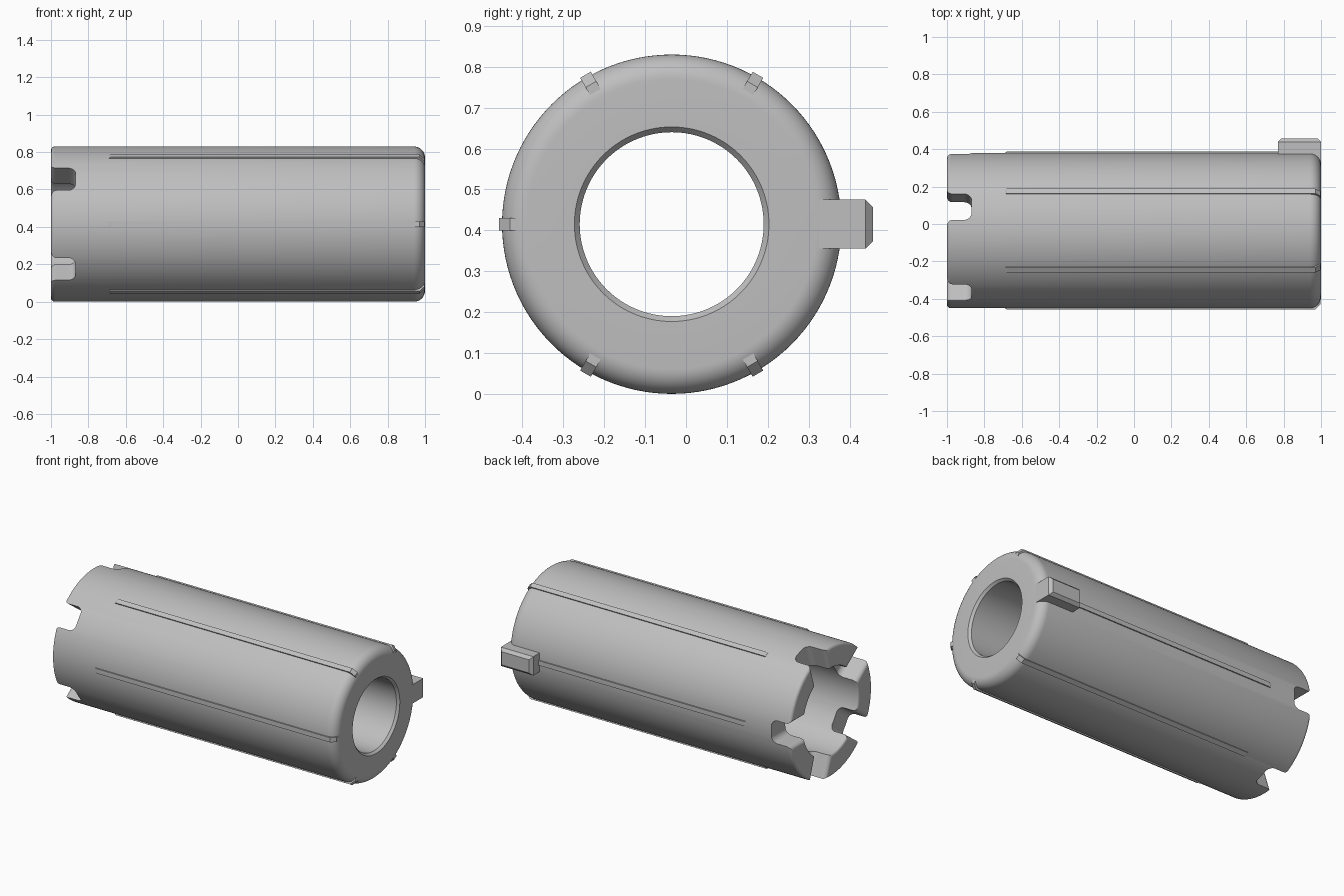
import bpy, bmesh
from math import sin, cos, pi, radians

cube = bpy.data.objects.get("Cube")
if cube:
    bpy.data.objects.remove(cube)

AXIS = (0, -0.035, 0.415)      # centre of the tube, which runs along x
R = 0.415                      # outer radius
RIM = 0.275                    # bore radius at the notched end

grey = bpy.data.materials.new("light_grey")
grey.use_nodes = True
COLOUR = (0.52, 0.52, 0.52, 1)
grey.diffuse_color = COLOUR
grey.node_tree.nodes["Principled BSDF"].inputs["Base Color"].default_value = COLOUR


def arc(cx, cy, r, a0, a1, n=8):
    """Points of a circular arc, angles in degrees."""
    steps = [radians(a0 + (a1 - a0) * i / n) for i in range(n + 1)]
    return [(cx + r * cos(a), cy + r * sin(a)) for a in steps]


def make(name, bm, angle=0):
    """Object from a bmesh in (along, outward, sideways), turned about the axis."""
    bmesh.ops.recalc_face_normals(bm, faces=bm.faces)
    mesh = bpy.data.meshes.new(name)
    bm.to_mesh(mesh)
    bm.free()
    mesh.materials.append(grey)
    ob = bpy.data.objects.new(name, mesh)
    bpy.context.collection.objects.link(ob)
    ob.location = AXIS
    ob.rotation_euler.x = angle
    return ob


def prism(points, offset):
    """Extrude a closed outline by a vector."""
    bm = bmesh.new()
    face = bm.faces.new([bm.verts.new(p) for p in points])
    ext = bmesh.ops.extrude_face_region(bm, geom=[face])
    moved = [g for g in ext["geom"] if isinstance(g, bmesh.types.BMVert)]
    bmesh.ops.translate(bm, verts=moved, vec=offset)
    return bm


def lathe(profile, segments=120):
    """Revolve a closed (x, radius) profile about the x axis."""
    bm = bmesh.new()
    rings = []
    for i in range(segments):
        a = 2 * pi * i / segments
        rings.append([bm.verts.new((x, r * cos(a), r * sin(a))) for x, r in profile])
    n = len(profile)
    for i, ring in enumerate(rings):
        nxt = rings[(i + 1) % segments]
        for j in range(n):
            k = (j + 1) % n
            bm.faces.new((ring[j], ring[k], nxt[k], nxt[j]))
    return bm


# Tube: rounded nose, chamfered bore, wider bore at the notched end
profile = arc(-0.98, R - 0.02, 0.02, 180, 90, 5)
profile += arc(0.94, R - 0.06, 0.06, 90, 0, 10)
profile += [(1, 0.238), (0.985, 0.225), (0.05, 0.225), (0, RIM)]
profile += arc(-0.985, RIM + 0.015, 0.015, 270, 180, 4)
tube = make("tube", lathe(profile))

# Notch cutter outline: rounded floor and flared mouth
HALF, FLOOR = 0.073, -0.868
side = arc(-0.97, HALF + 0.03, 0.03, 180, 270, 6)
side += arc(FLOOR - 0.04, HALF - 0.04, 0.04, 90, 0, 6)
side = [(-1.05, HALF + 0.03)] + side
outline = side + [(x, -t) for x, t in reversed(side)]
cutters = bpy.data.collections.new("notch_cutters")
bpy.context.scene.collection.children.link(cutters)
for i in range(5):
    bm = prism([(x, 0.15, t) for x, t in outline], (0, 0.4, 0))
    cutter = make(f"notch_cutter_{i + 1}", bm, 2 * pi * i / 5)
    bpy.context.collection.objects.unlink(cutter)
    cutters.objects.link(cutter)
    cutter.hide_render = True

cut = tube.modifiers.new("notches", "BOOLEAN")
cut.operand_type = "COLLECTION"
cut.collection = cutters
cut.solver = "EXACT"

# Apply the cut, then remove the cutters
bpy.context.view_layer.update()
graph = bpy.context.evaluated_depsgraph_get()
cut_mesh = bpy.data.meshes.new_from_object(tube.evaluated_get(graph))
tube.modifiers.clear()
tube.data = cut_mesh
for ob in list(cutters.objects):
    bpy.data.objects.remove(ob)
bpy.data.collections.remove(cutters)

bpy.ops.object.select_all(action="DESELECT")
tube.select_set(True)
bpy.context.view_layer.objects.active = tube
bpy.ops.object.shade_smooth_by_angle(angle=radians(32))

# Six thin ribs with sloped front ends
RIB = [(-0.69, 0.36), (-0.69, 0.416), (-0.68, 0.422),
       (0.97, 0.422), (0.997, 0.395), (0.997, 0.36)]
for i in range(6):
    bm = prism([(x, r, -0.015) for x, r in RIB], (0, 0, 0.03))
    make(f"rib_{i + 1}", bm, pi * i / 3)

# Locating key at the back of the nose, chamfered on its outer edges
bm = bmesh.new()
bmesh.ops.create_cube(bm, size=1)
for v in bm.verts:
    v.co = (0.885 + v.co.x * 0.23, 0.426 + v.co.y * 0.132, v.co.z * 0.12)
top = [e for e in bm.edges if all(v.co.y > 0.45 for v in e.verts)]
bmesh.ops.bevel(bm, geom=top, offset=0.018, segments=1, affect="EDGES")
make("locating_key", bm)
